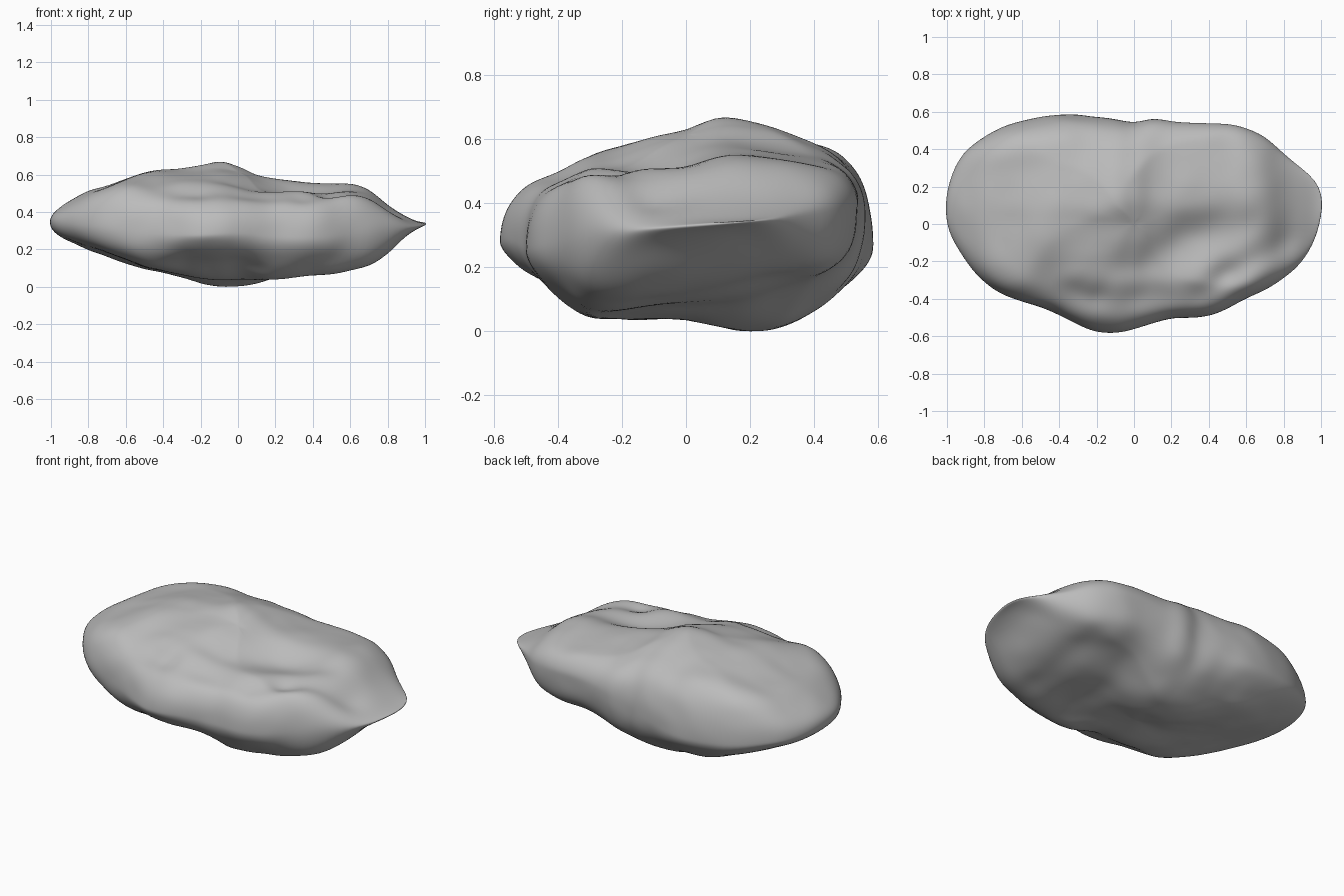
import bpy
import math
from mathutils import Vector, noise

default_cube = bpy.data.objects.get("Cube")
if default_cube:
    bpy.data.objects.remove(default_cube, do_unlink=True)

# Plan outline: radius at equal angle steps, counter-clockwise from +x
OUTLINE = [.99, 1.01, .9, .84, .755, .65, .59, .575, .545, .575, .625, .7, .79, .9, .99, 1.01,
           1, .93, .845, .735, .65, .62, .615, .595, .56, .54, .55, .6, .66, .715, .825, .935]
# Height of the widest edge at equal angle steps
RIM = [.34, .37, .41, .4, .35, .29, .28, .32, .36, .34, .3, .29, .3, .28, .28, .31]
# Rise above and drop below mid height, in hundredths, along x and along y
TOP_X = [12, 16, 20, 22, 25, 28, 30, 31, 33, 35, 32, 28, 26, 25, 24, 23, 23, 20, 12, 6, 2]
TOP_Y = [10, 15, 19, 25, 27, 29, 31, 35, 34, 31, 27, 23, 18]
LOW_X = [7, 9, 12, 15, 19, 23, 25, 27, 30, 32, 32, 31, 29, 27, 26, 25, 23, 22, 17, 8, 2]
LOW_Y = [9, 15, 21, 27, 29, 29, 29, 31, 33, 31, 26, 20, 15]
MID = 0.33
STEP = 0.1


def spline(values, position, closed=False):
    """Catmull-Rom interpolation through evenly spaced values."""
    count = len(values)
    i = math.floor(position)
    t = position - i

    def pick(k):
        return values[k % count] if closed else values[max(0, min(count - 1, k))]

    a, b, c, d = (pick(i + k) for k in (-1, 0, 1, 2))
    return b + t / 2 * (c - a + t * (2 * a - 5 * b + 4 * c - d + t * (3 * (b - c) + d - a)))


def around(values, angle):
    return spline(values, angle / math.tau * len(values), True)


def envelope(x, y, along_x, along_y):
    """Body height that keeps both profiles and fairly full corners."""
    across = spline(along_x, (x + 1) / STEP)
    deep = spline(along_y, (y + 0.6) / STEP)
    return (across * deep / max(along_y) + min(across, deep)) / 200


def mark(point, start, end, width, height):
    """Soft ridge (positive) or groove (negative) along a straight line."""
    start, end = Vector(start), Vector(end)
    line = end - start
    t = max(0, min(1, (point - start).dot(line) / line.length_squared))
    gap = (point - start - line * t).length
    return height * math.exp(-(gap / width) ** 2)


# Weathered grooves and ridges: start, end, width, height
TOP_MARKS = [
    ((-.1, -.25), (.3, -.07), .1, -.02),
    ((.1, -.3), (.4, -.05), .16, -.035),
    ((.3, -.07), (.6, .0), .1, -.01),
    ((.36, -.38), (.5, -.27), .07, -.02),
    ((.5, -.27), (.8, -.1), .08, -.03),
    ((-.45, -.3), (-.22, -.38), .08, -.025),
    ((-.65, -.2), (-.5, -.05), .15, .025),
    ((-.7, .42), (-.4, .49), .12, .03),
]
LOW_MARKS = [
    ((-.4, .1), (-.2, .0), .12, -.01),
    ((-.7, .3), (-.4, .4), .12, .01),
    ((.4, .37), (.8, .27), .24, -.085),
    ((-.25, -.36), (.0, -.36), .12, -.03),
    ((.2, -.34), (.55, -.25), .12, .025),
]

# Boulder: a sphere remapped to the outline, the rim and the two envelopes
bpy.ops.mesh.primitive_uv_sphere_add(segments=160, ring_count=96, radius=1)
boulder = bpy.context.object
boulder.name = "boulder"
mesh = boulder.data
mesh.name = "boulder"

for vertex in mesh.vertices:
    co = vertex.co
    ratio = min(1, math.hypot(co.x, co.y))
    angle = math.atan2(co.y, co.x) % math.tau
    reach = ratio * around(OUTLINE, angle)
    flat = Vector((reach * math.cos(angle), reach * math.sin(angle)))
    edge = math.sqrt(max(0, 1 - ratio ** 14))
    rim = MID + (around(RIM, angle) - MID) * ratio ** 2
    if co.z > 0:
        z = MID + envelope(flat.x, flat.y, TOP_X, TOP_Y)
        z = max(rim, z + sum(mark(flat, *m) for m in TOP_MARKS))
    else:
        z = MID - envelope(flat.x, flat.y, LOW_X, LOW_Y)
        z = min(rim, z - sum(mark(flat, *m) for m in LOW_MARKS))
    vertex.co = (flat.x, flat.y, rim + (z - rim) * edge)

# Fine unevenness along the normals
mesh.update()
normals = [v.normal.copy() for v in mesh.vertices]
for vertex, normal in zip(mesh.vertices, normals):
    p = vertex.co
    bump = noise.noise(p * 4) * 0.008 + noise.noise(p * 9) * 0.004
    vertex.co = p + normal * bump

# Soften the creases and rest the stone on the ground
smooth = boulder.modifiers.new("soften", "SMOOTH")
smooth.factor = 0.5
smooth.iterations = 8
bpy.ops.object.modifier_apply(modifier=smooth.name)
lowest = min(v.co.z for v in mesh.vertices)
for vertex in mesh.vertices:
    vertex.co.z -= lowest
bpy.ops.object.shade_smooth()

# Stone colour
stone = bpy.data.materials.new("grey stone")
stone.use_nodes = True
colour = (0.5, 0.5, 0.5, 1)
stone.diffuse_color = colour
shader = next(n for n in stone.node_tree.nodes if n.type == "BSDF_PRINCIPLED")
shader.inputs["Base Color"].default_value = colour
mesh.materials.append(stone)
